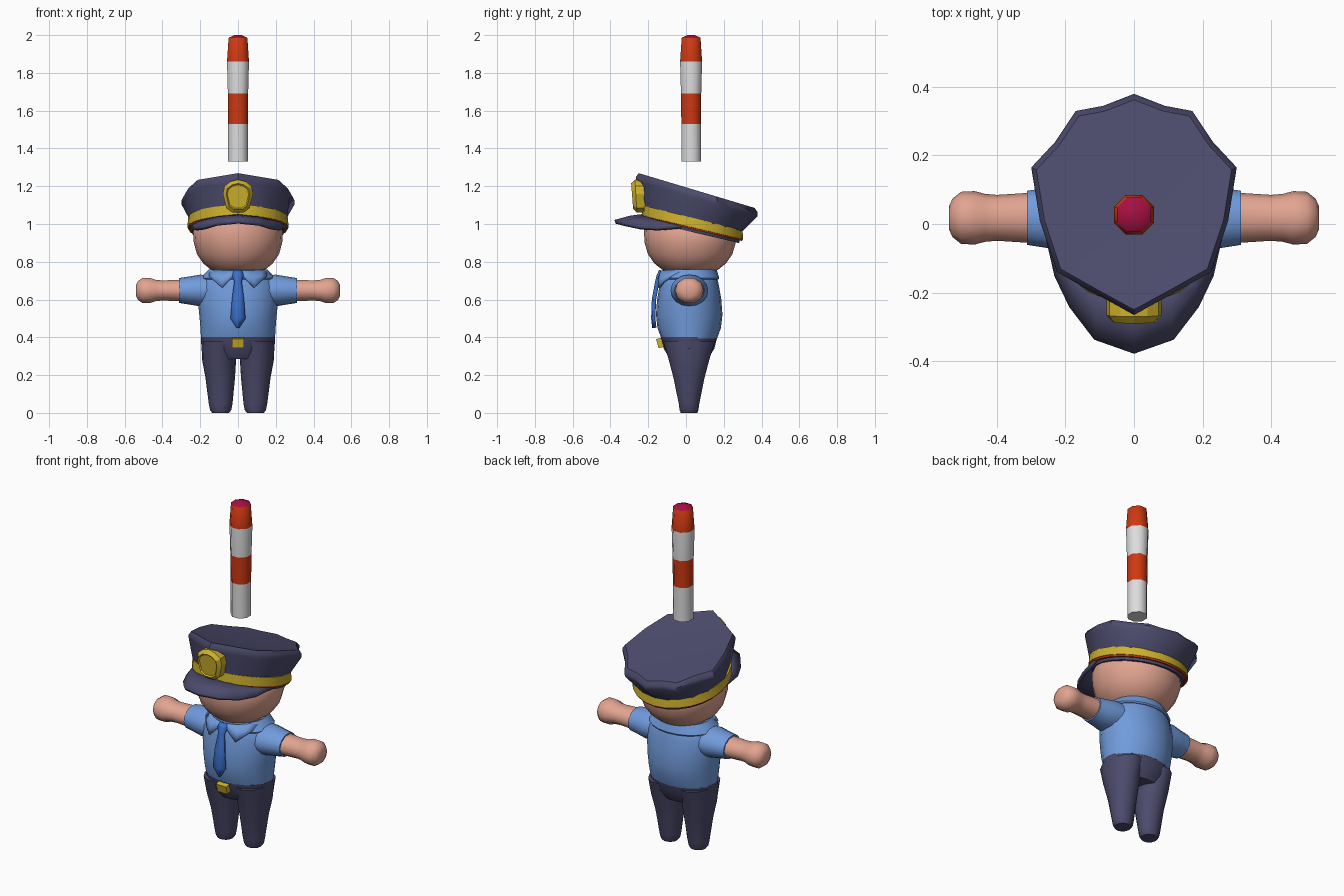
import bpy, bmesh, math
from mathutils import Vector

if "Cube" in bpy.data.objects:
    bpy.data.objects.remove(bpy.data.objects["Cube"])


def material(name, r, g, b):
    m = bpy.data.materials.new(name)
    m.diffuse_color = (r, g, b, 1)
    m.use_nodes = True
    m.node_tree.nodes["Principled BSDF"].inputs["Base Color"].default_value = m.diffuse_color
    return m


NAVY = material("navy", 0.072, 0.07, 0.15)
SHIRT = material("shirt_blue", 0.165, 0.33, 0.72)
TIE = material("tie_blue", 0.045, 0.17, 0.62)
SKIN = material("skin", 0.76, 0.37, 0.28)
GOLD = material("gold", 0.62, 0.44, 0.025)
RED = material("orange_red", 0.62, 0.04, 0.006)
WHITE = material("white", 0.72, 0.72, 0.72)
CRIMSON = material("crimson", 0.38, 0.005, 0.055)


def finish(name, bm, mats, angle=40):
    bmesh.ops.recalc_face_normals(bm, faces=bm.faces)
    me = bpy.data.meshes.new(name)
    bm.to_mesh(me)
    bm.free()
    for m in mats:
        me.materials.append(m)
    ob = bpy.data.objects.new(name, me)
    bpy.context.collection.objects.link(ob)
    bpy.ops.object.select_all(action='DESELECT')
    ob.select_set(True)
    bpy.context.view_layer.objects.active = ob
    bpy.ops.object.shade_smooth_by_angle(angle=math.radians(angle))
    return ob


def loft(name, rings, mats, bands=None, angle=40):
    """Skin closed rings and cap both ends; bands gives a material index per strip."""
    bm = bmesh.new()
    vs = [[bm.verts.new(p) for p in r] for r in rings]
    n = len(rings[0])
    for i, (a, b) in enumerate(zip(vs, vs[1:])):
        for k in range(n):
            f = bm.faces.new((a[k], a[(k + 1) % n], b[(k + 1) % n], b[k]))
            f.material_index = bands[i] if bands else 0
    bm.faces.new(vs[0]).material_index = bands[0] if bands else 0
    bm.faces.new(vs[-1]).material_index = bands[-1] if bands else 0
    return finish(name, bm, mats, angle)


def sheet(name, rows, mat, thick, angle=35):
    """Open grid of points given thickness."""
    bm = bmesh.new()
    vs = [[bm.verts.new(p) for p in r] for r in rows]
    for a, b in zip(vs, vs[1:]):
        for k in range(len(a) - 1):
            bm.faces.new((a[k], a[k + 1], b[k + 1], b[k]))
    ob = finish(name, bm, [mat], angle)
    s = ob.modifiers.new("thickness", 'SOLIDIFY')
    s.thickness, s.offset = thick, 0
    return ob


def circle(n, turn=0.0):
    return [(math.cos(math.tau * (k + turn) / n), math.sin(math.tau * (k + turn) / n)) for k in range(n)]


def flat_ring(z, rx, ry, cx=0, cy=0, n=20, turn=0.0):
    return [(cx + rx * c, cy + ry * s, z) for c, s in circle(n, turn)]


# Shirt body: z, half width, half depth
BODY = [(0.395, 0.196, 0.148), (0.45, 0.199, 0.168), (0.52, 0.205, 0.176), (0.6, 0.213, 0.17),
        (0.67, 0.208, 0.158), (0.72, 0.182, 0.147), (0.755, 0.14, 0.132)]
loft("shirt", [flat_ring(z, rx, ry, cy=0.017) for z, rx, ry in BODY], [SHIRT])


def front_y(x, z):
    """Depth of the shirt front at a given x and z."""
    for (z0, a0, b0), (z1, a1, b1) in zip(BODY, BODY[1:]):
        if z <= z1:
            break
    t = min(1, max(0, (z - z0) / (z1 - z0)))
    rx, ry = a0 + t * (a1 - a0), b0 + t * (b1 - b0)
    return 0.017 - ry * math.sqrt(max(0, 1 - (x / rx) ** 2))


# Sleeves, arms and legs on both sides
SLEEVE = [(0.1, 0.075, 0.1), (0.2, 0.084, 0.1), (0.26, 0.074, 0.087), (0.312, 0.066, 0.079)]
ARM = [(0.29, 0.06, 0.074), (0.4, 0.056, 0.067), (0.435, 0.059, 0.07), (0.465, 0.07, 0.078),
       (0.505, 0.07, 0.076), (0.53, 0.052, 0.056), (0.54, 0.032, 0.034)]
LEG = [(0.38, 0.1, 0.094, 0.14), (0.28, 0.1, 0.09, 0.11), (0.185, 0.094, 0.078, 0.084),
       (0.05, 0.092, 0.063, 0.056), (0.015, 0.092, 0.056, 0.051), (0, 0.092, 0.045, 0.045)]
for s, side in ((-1, "right"), (1, "left")):
    for part, table, mat, n in (("sleeve", SLEEVE, SHIRT, 16), ("arm", ARM, SKIN, 10)):
        loft(f"{side}_{part}", [[(s * x, 0.018 + ry * a, 0.648 + rz * b) for a, b in circle(n)]
                                for x, rz, ry in table], [mat], angle=50)
    loft(f"{side}_leg", [flat_ring(z, rx, ry, s * cx, 0.016, 14) for z, cx, rx, ry in LEG], [NAVY])
loft("trouser_seat", [flat_ring(z, rx, ry, cy=0.016) for z, rx, ry in
                      ((0.402, 0.197, 0.15), (0.34, 0.193, 0.134), (0.285, 0.13, 0.1))], [NAVY])

# Collar: neck ring and two pointed front flaps
loft("collar", [flat_ring(z, rx, ry, cy=0.02) for z, rx, ry in
                ((0.705, 0.193, 0.152), (0.713, 0.2, 0.156), (0.76, 0.155, 0.142), (0.75, 0.13, 0.12))], [SHIRT])
for s, side in ((-1, "right"), (1, "left")):
    cols = [(0.012, 0.735), (0.05, 0.7), (0.085, 0.663), (0.12, 0.695), (0.15, 0.72)]
    sheet(f"{side}_collar_flap", [[(s * x, front_y(x, z) - 0.014, z) for z in
                                   (0.752, (0.752 + zb) / 2, zb)] for x, zb in cols], SHIRT, 0.012)

# Tie and buckle
tie = [(0.752, 0.02), (0.725, 0.028), (0.695, 0.018), (0.6, 0.03), (0.5, 0.038), (0.45, 0.004)]
sheet("tie", [[(w * k, front_y(0, z) - (0.02 if k == 0 else 0.013), z) for k in (-1, 0, 1)]
              for z, w in tie], TIE, 0.016)
bm = bmesh.new()
bmesh.ops.create_cube(bm, size=1)
bmesh.ops.scale(bm, vec=(0.066, 0.028, 0.05), verts=bm.verts)
buckle = finish("belt_buckle", bm, [GOLD], 20)
buckle.location = (0, -0.138, 0.37)
buckle.rotation_euler.x = math.radians(15)

# Head
HEAD = [(0.735, 0.1), (0.757, 0.142), (0.79, 0.183), (0.84, 0.217), (0.9, 0.234),
        (0.97, 0.238), (1.02, 0.2)]
loft("head", [flat_ring(z, r, r * 1.03, cy=0.022 + max(0, z - 0.97) * -0.5) for z, r in HEAD], [SKIN], angle=60)

# Cap band: dark lining, red piping, gold band, all tilted down to the back


def tilted(base, slope, r):
    return [(r * c, 0.035 + r * s, base - slope * (0.035 + r * s)) for c, s in circle(24)]


loft("cap_band", [tilted(0.965, 0.235, 0.246), tilted(0.98, 0.235, 0.25), tilted(0.98, 0.235, 0.262),
                  tilted(0.989, 0.235, 0.265), tilted(0.99, 0.235, 0.268), tilted(1.042, 0.25, 0.264)],
     [NAVY, RED, GOLD], [0, 1, 1, 2, 2], 30)

# Cap crown: half outline mirrored into a ring
half = [(0, 0.38), (0.09, 0.345), (0.17, 0.33), (0.23, 0.24), (0.3, 0.165), (0.275, 0.01),
        (0.225, -0.14), (0.11, -0.205), (0, -0.265)]
outline = half + [(-x, y) for x, y in half[-2:0:-1]]


def crown(base, slope, scale):
    pts = [(x * scale, 0.035 + (y - 0.035) * scale) for x, y in outline]
    return [(x, y, base - slope * y) for x, y in pts]


foot = []
for x, y in outline:
    d = Vector((x, y - 0.035)).normalized() * 0.262
    foot.append((d.x, 0.035 + d.y, 1.035 - 0.25 * (0.035 + d.y)))
loft("cap_crown", [foot, crown(1.15, 0.29, 0.995), crown(1.172, 0.29, 1.0), crown(1.194, 0.3, 0.95),
                   crown(1.188, 0.29, 0.6), crown(1.186, 0.29, 0.2)], [NAVY])

# Visor: inner edge follows the band, outer edge droops at the sides
edge = [(0, -0.376, 1.012), (0.113, -0.335, 1.0), (0.183, -0.24, 0.978), (0.225, -0.15, 0.972), (0.252, -0.03, 0.982)]
inner = [(0, -0.21, 1.045), (0.1, -0.19, 1.035), (0.165, -0.145, 1.022), (0.205, -0.1, 1.01), (0.235, -0.01, 0.992)]
rows = []
for a, b in zip(inner, edge):
    mid = [(p + q) / 2 for p, q in zip(a, b)]
    rows.append([a, (mid[0], mid[1], mid[2] + 0.006), b])
sheet("cap_visor", [[(-x, y, z) for x, y, z in r] for r in rows[:0:-1]] + rows, NAVY, 0.02)

# Badge: bevelled shield plate
hs = [(0, 0.09), (0.04, 0.08), (0.072, 0.055), (0.08, 0.015), (0.062, -0.06), (0.03, -0.085)]
shield = hs + [(-x, z) for x, z in hs[:0:-1]]
loft("cap_badge", [[(x * k, y - 0.06 * z, 1.145 + z * k) for x, z in shield]
                   for y, k in ((-0.2, 1), (-0.265, 1), (-0.285, 0.78), (-0.278, 0.7))], [GOLD], angle=20)

# Striped baton floating above
BATON = [(1.33, 0.056), (1.53, 0.056), (1.69, 0.058), (1.86, 0.063), (1.985, 0.054), (1.987, 0.052), (2.0, 0.02)]
loft("baton", [flat_ring(z, r, r, cy=0.027, n=8, turn=0.5) for z, r in BATON],
     [WHITE, RED, CRIMSON], [0, 1, 0, 1, 2, 2], 50)
